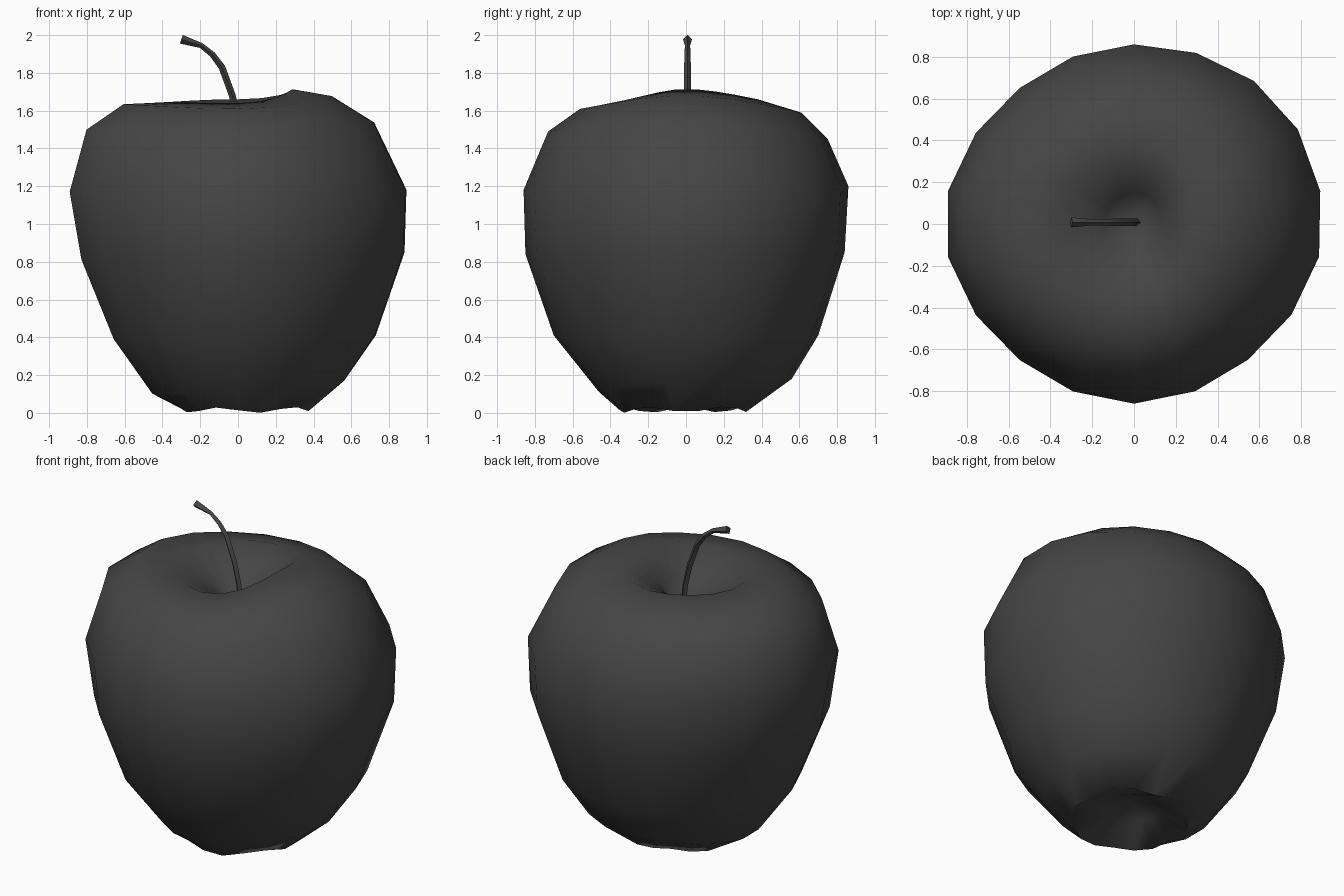
import bpy, bmesh
from math import sin, cos, pi, radians
from mathutils import Vector

if "Cube" in bpy.data.objects:
    bpy.data.objects.remove(bpy.data.objects["Cube"])

SIDES = 18

# Fruit profiles (radius, height), bottom to top, for the four directions
RIGHT = [(.17, .10), (.38, .005), (.57, .17), (.74, .41), (.895, .85), (.905, 1.18),
         (.73, 1.54), (.50, 1.68), (.29, 1.715), (.13, 1.55)]
LEFT = [(.15, .10), (.31, .002), (.46, .10), (.67, .39), (.845, .81), (.91, 1.17),
        (.82, 1.50), (.62, 1.635), (.38, 1.645), (.15, 1.52)]
FRONT = [(.15, .10), (.35, .0), (.46, .11), (.70, .41), (.85, .84), (.86, 1.18),
         (.73, 1.49), (.56, 1.61), (.36, 1.64), (.14, 1.52)]
BACK = [(.15, .10), (.33, .005), (.56, .18), (.70, .41), (.84, .85), (.86, 1.20),
        (.75, 1.45), (.61, 1.59), (.38, 1.66), (.15, 1.54)]

dark = bpy.data.materials.new("dark_grey")
dark.diffuse_color = (.06, .06, .06, 1)
dark.use_nodes = True
dark.node_tree.nodes["Principled BSDF"].inputs["Base Color"].default_value = dark.diffuse_color


def bridge(bm, rings):
    for a, b in zip(rings, rings[1:]):
        n = len(a)
        for i in range(n):
            j = (i + 1) % n
            bm.faces.new((a[i], a[j], b[j], b[i]))


def finish(bm, name, angle):
    bmesh.ops.recalc_face_normals(bm, faces=bm.faces)
    mesh = bpy.data.meshes.new(name)
    bm.to_mesh(mesh)
    bm.free()
    mesh.materials.append(dark)
    ob = bpy.data.objects.new(name, mesh)
    bpy.context.collection.objects.link(ob)
    bpy.ops.object.select_all(action='DESELECT')
    ob.select_set(True)
    bpy.context.view_layer.objects.active = ob
    bpy.ops.object.shade_smooth_by_angle(angle=radians(angle))
    return ob


# Fruit body: lathe blended between the four profiles
bm = bmesh.new()
rings = []
for k in range(len(RIGHT)):
    ring = []
    for i in range(SIDES):
        a = radians(10) + 2 * pi * i / SIDES
        px = Vector((RIGHT if cos(a) > 0 else LEFT)[k])
        py = Vector((FRONT if sin(a) < 0 else BACK)[k])
        r, z = px * cos(a) ** 2 + py * sin(a) ** 2
        # Diagonals: one fuller, three a little flatter
        fuller = cos(a) > 0 and sin(a) > 0
        r *= 1 + (.018 if fuller else -.035) * sin(2 * a) ** 2
        if k == 1:  # five soft lobes under the fruit
            z += .014 * (1 - cos(5 * a))
        ring.append(bm.verts.new((r * cos(a), r * sin(a), z)))
    rings.append(ring)
bridge(bm, rings)

# Blossom hollow below and stem hollow above
for ring, tip in ((rings[0], (0, 0, .18)), (rings[-1], (.02, .05, 1.38))):
    centre = bm.verts.new(tip)
    for i in range(SIDES):
        bm.faces.new((ring[i], ring[(i + 1) % SIDES], centre))
finish(bm, "apple_body", 60)

# Curved stem: tapering square tube, flared at the tip
PATH = [(.02, 1.36, .018), (0, 1.55, .018), (-.03, 1.68, .018), (-.085, 1.83, .018),
        (-.135, 1.897, .016), (-.195, 1.945, .014), (-.3, 1.978, .024)]
bm = bmesh.new()
rings = []
for k, (x, z, r) in enumerate(PATH):
    p, q = PATH[max(k - 1, 0)], PATH[min(k + 1, len(PATH) - 1)]
    t = Vector((q[0] - p[0], 0, q[1] - p[1])).normalized()
    side = Vector((t.z, 0, -t.x))
    rings.append([bm.verts.new(Vector((x, .008, z)) + side * r * cos(a) + Vector((0, r * sin(a), 0)))
                  for a in (0, pi / 2, pi, 3 * pi / 2)])
bridge(bm, rings)
bm.faces.new(rings[0])
bm.faces.new(rings[-1])
finish(bm, "stem", 60)
